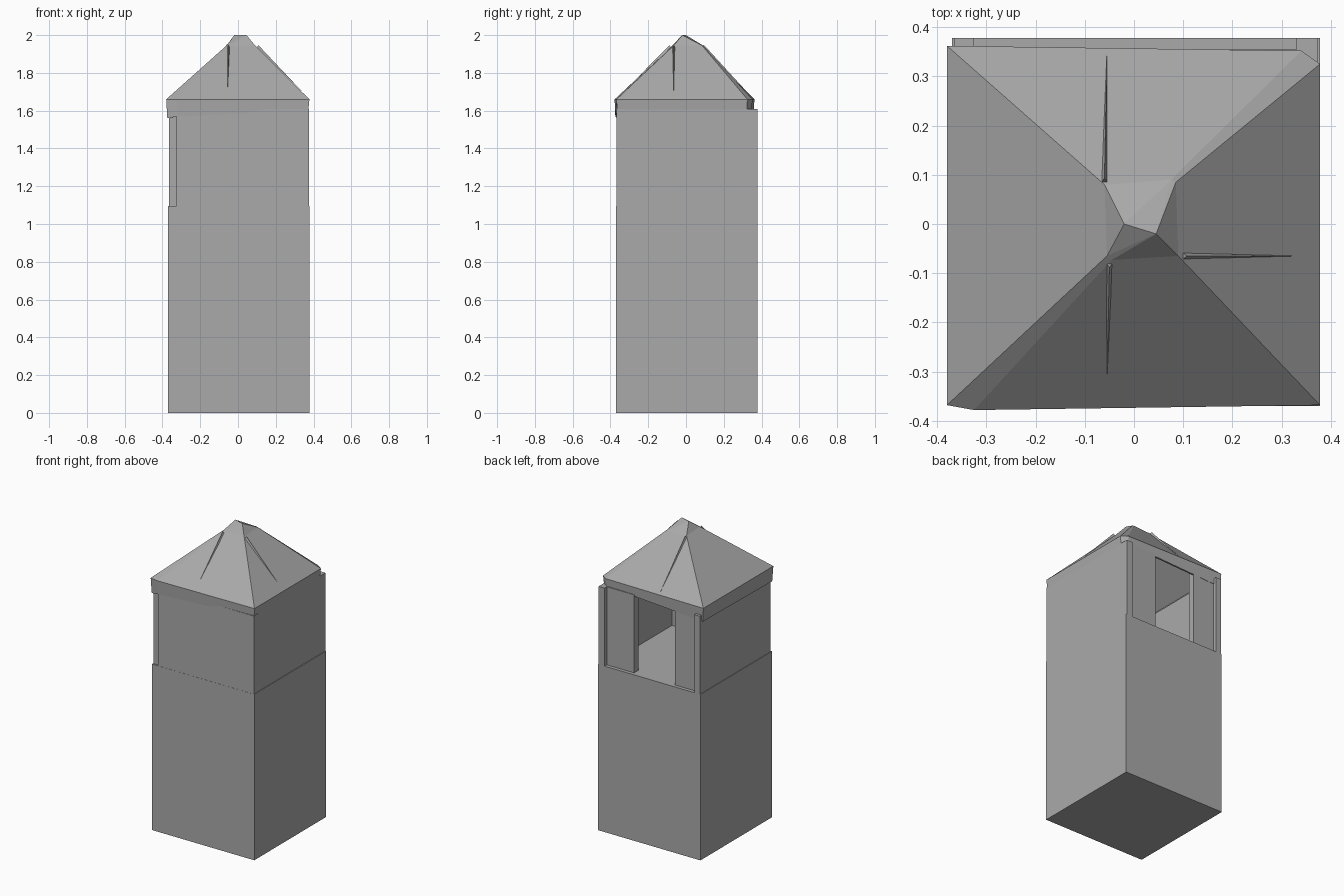
import bpy
from mathutils import Vector

cube = bpy.data.objects.get("Cube")
if cube:
    bpy.data.objects.remove(cube, do_unlink=True)

# Single stone colour
stone = bpy.data.materials.new("stone grey")
stone.use_nodes = True
colour = (0.4, 0.4, 0.4, 1)
stone.diffuse_color = colour
stone.node_tree.nodes["Principled BSDF"].inputs["Base Color"].default_value = colour


def add_mesh(name, verts, faces):
    mesh = bpy.data.meshes.new(name)
    mesh.from_pydata(verts, [], faces)
    mesh.materials.append(stone)
    obj = bpy.data.objects.new(name, mesh)
    bpy.context.collection.objects.link(obj)
    return obj


def box(name, x, y, z):
    verts = [(a, b, c) for c in z for a, b in
             ((x[0], y[0]), (x[1], y[0]), (x[1], y[1]), (x[0], y[1]))]
    sides = [(i, (i + 1) % 4, (i + 1) % 4 + 4, i + 4) for i in range(4)]
    return add_mesh(name, verts, sides + [(3, 2, 1, 0), (4, 5, 6, 7)])


# Tower body, whose top is the floor of the lookout room
floor = 1.095
wall_top = 1.61
room = (floor - 0.01, wall_top)
box("tower_body", (-0.37, 0.378), (-0.37, 0.378), (0, floor))

# Lookout walls, open at the back
box("left_wall", (0.33, 0.373), (-0.36, 0.378), room)
box("right_wall", (-0.366, -0.325), (-0.36, 0.378), room)
box("front_wall", (-0.325, 0.375), (-0.369, -0.325), room)

# Recessed panels either side of the back opening
for name, span in (("left", (0.13, 0.335)), ("right", (-0.33, -0.17))):
    box(name + "_back_panel", span, (0.31, 0.355), room)

# Hollow roof: fascia, slopes and a small faceted peak
eave = [(-0.38, -0.368), (-0.325, -0.378), (0.378, -0.368),
        (0.378, 0.325), (0.34, 0.352), (-0.38, 0.362)]
drop = [1.56, 1.57, 1.6, 1.6, 1.61, 1.57]
shoulder = [(-0.055, -0.065, 1.95), (-0.045, -0.073, 1.945),
            (0.09, -0.065, 1.945), (0.085, 0.085, 1.945),
            (0.075, 0.09, 1.945), (-0.06, 0.08, 1.945)]
verts = [(x * 0.985, y * 0.99, z) for (x, y), z in zip(eave, drop)]
verts += [(x, y, 1.66) for x, y in eave] + shoulder
verts += [(-0.02, 0, 2), (0.045, -0.02, 2)]
n = len(eave)
faces = [(r + i, r + (i + 1) % n, r + n + (i + 1) % n, r + n + i)
         for r in (0, n) for i in range(n)]
s, west, east = 2 * n, 3 * n, 3 * n + 1
faces += [(s + i, s + i + 1, east) for i in range(4)]
faces += [(s + 4, west, east), (s + 4, s + 5, west),
          (s + 5, s, west), (s, east, west)]
roof = add_mesh("roof", verts, faces)
shell = roof.modifiers.new("shell", "SOLIDIFY")
shell.thickness = 0.015
shell.offset = -1


# Slim tapering seams that break the front, left and back slopes
def seam(name, top, low, side, out):
    top, low, side, out = map(Vector, (top, low, side, out))
    pts = [top - side, top + side, top + out, low]
    add_mesh(name, pts, [(0, 1, 2), (0, 2, 3), (2, 1, 3), (1, 0, 3)])


seam("front_seam", (-0.05, -0.08, 1.935), (-0.055, -0.32, 1.71),
     (0.006, 0, 0), (0, -0.008, 0.012))
seam("left_seam", (0.1, -0.065, 1.935), (0.34, -0.065, 1.7),
     (0, 0.006, 0), (0.008, 0, 0.012))
seam("back_seam", (-0.06, 0.085, 1.938), (-0.055, 0.35, 1.67),
     (-0.006, 0, 0), (0, 0.008, 0.012))
